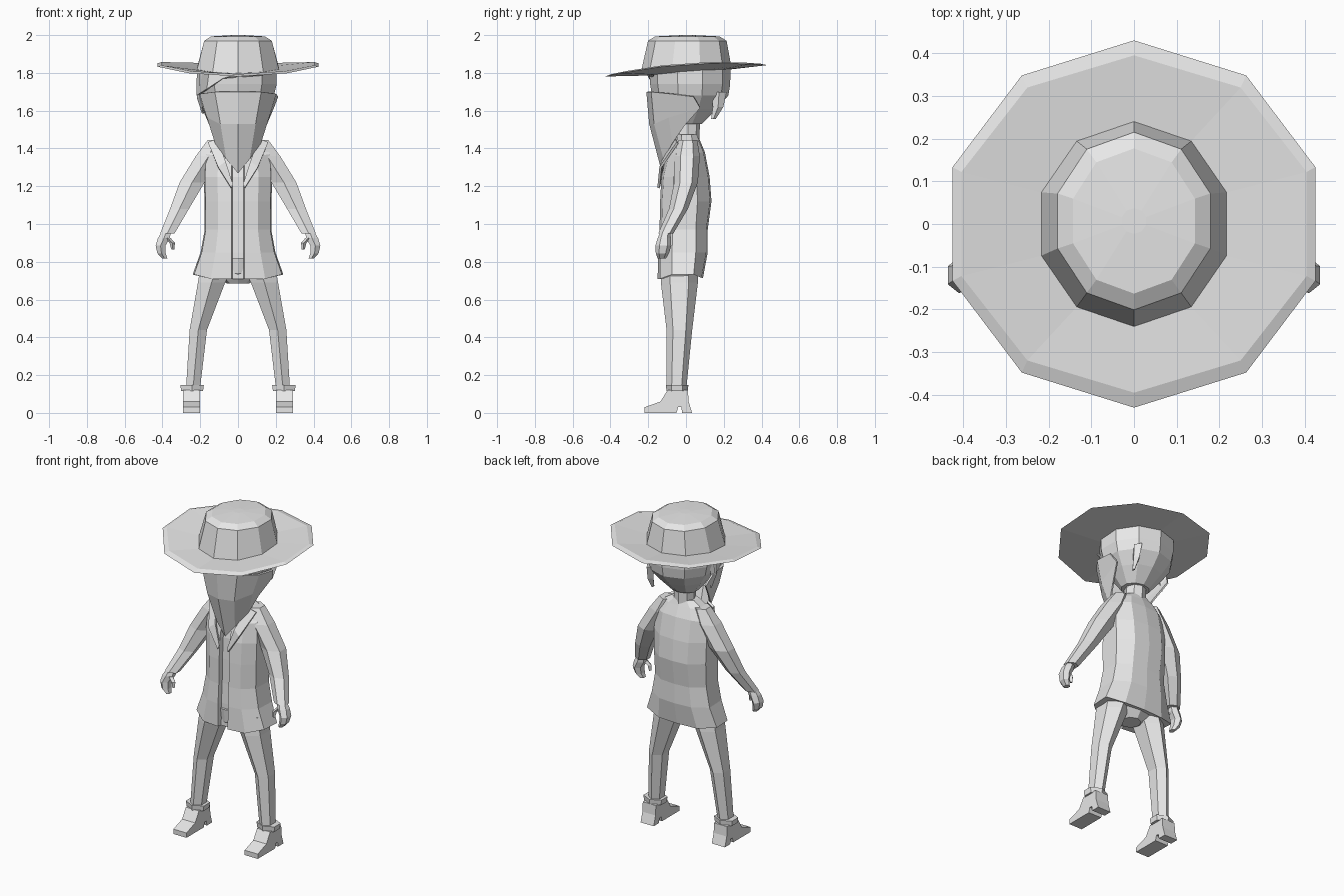
import bpy, bmesh, math
from mathutils import Vector

grey = bpy.data.materials.new("plain grey")
grey.diffuse_color = (0.8, 0.8, 0.8, 1)


def finish(name, bm, thickness=0):
    bmesh.ops.recalc_face_normals(bm, faces=bm.faces)
    me = bpy.data.meshes.new(name)
    bm.to_mesh(me)
    bm.free()
    me.materials.append(grey)
    ob = bpy.data.objects.new(name, me)
    bpy.context.collection.objects.link(ob)
    if thickness:
        mod = ob.modifiers.new("thickness", 'SOLIDIFY')
        mod.thickness = thickness
        mod.offset = 0
    return ob


def loft(name, rings, caps=True, closed=True, thickness=0):
    """Skin a list of equal-length point rings."""
    bm = bmesh.new()
    rows = [[bm.verts.new(p) for p in r] for r in rings]
    n = len(rows[0])
    for a, b in zip(rows, rows[1:]):
        for i in range(n if closed else n - 1):
            j = (i + 1) % n
            bm.faces.new((a[i], a[j], b[j], b[i]))
    if caps:
        bm.faces.new(rows[0])
        bm.faces.new(rows[-1])
    return finish(name, bm, thickness)


def ring(cx, cy, z, rx, ry, n=6):
    """Horizontal ellipse with corners on the front and back."""
    k = 1 / math.cos(math.pi / n) if n == 6 else 1
    return [(cx + k * rx * math.cos(a), cy + ry * math.sin(a), z)
            for a in (math.pi / 2 + 2 * math.pi * i / n for i in range(n))]


def limb(name, s, spec, n=6):
    return loft(name, [ring(s * x, y, z, rx, ry, n) for x, y, z, rx, ry in spec])


def mirrored_row(half):
    """Full row from a half row that starts on the centre line."""
    return [(-x, y, z) for x, y, z in half[:0:-1]] + list(half)


# Hat: drooping ten-sided brim and tapered crown
def brim(rx, ry, dz):
    return [(x, y, 1.815 + 0.07 * y + 0.17 * x * x + dz)
            for x, y, _ in ring(0, 0, 0, rx, ry, 10)]


loft("hat", [brim(0.20, 0.20, -0.015), brim(0.447, 0.43, -0.004), brim(0.425, 0.395, 0.006),
             brim(0.228, 0.24, 0.0),
             ring(0, 0.007, 1.97, 0.188, 0.208, 10),
             ring(0, 0.007, 1.993, 0.15, 0.17, 10),
             ring(0, 0.007, 2.0, 0.03, 0.03, 10)])

# Head and neck
limb("head", 1, [(0, 0.02, 1.82, 0.215, 0.215), (0, 0.022, 1.74, 0.215, 0.212),
                 (0, 0.022, 1.68, 0.20, 0.202), (0, 0.02, 1.61, 0.15, 0.145),
                 (0, 0.01, 1.53, 0.085, 0.075)], 10)
limb("neck", 1, [(0, 0.01, 1.58, 0.06, 0.065), (0, 0.01, 1.40, 0.065, 0.06)], 8)

# Swept fringe and loose locks
loft("fringe", [[(-0.212, 0.02, 1.80), (-0.15, -0.165, 1.80), (0.0, -0.205, 1.80), (0.13, -0.165, 1.80)],
                [(-0.215, 0.02, 1.68), (-0.16, -0.155, 1.715), (-0.08, -0.19, 1.77), (0.13, -0.165, 1.79)]],
     False, False, 0.012)
limb("side_lock", 1, [(-0.195, 0.0, 1.76, 0.02, 0.045), (-0.20, 0.01, 1.67, 0.018, 0.035),
                      (-0.185, 0.02, 1.585, 0.006, 0.01)], 4)
limb("back_lock", 1, [(0.12, 0.175, 1.70, 0.025, 0.04), (0.125, 0.17, 1.62, 0.02, 0.028),
                      (0.125, 0.145, 1.555, 0.008, 0.012)], 4)

# Face scarf hanging to a point
loft("face_scarf", [mirrored_row(h) for h in (
    [(0, -0.205, 1.70), (0.12, -0.18, 1.70), (0.198, -0.08, 1.69), (0.208, 0.04, 1.675)],
    [(0, -0.19, 1.53), (0.09, -0.165, 1.53), (0.16, -0.09, 1.565), (0.185, 0.075, 1.615)],
    [(0, -0.122, 1.27), (0.06, -0.115, 1.345), (0.118, -0.07, 1.43), (0.145, -0.01, 1.52)])],
     False, False, 0.01)


# Jacket with a recessed opening down the front
def jacket_ring(w, yf, yb, zf, zb):
    mid = (zf + zb) / 2 + (0.02 if zf < 0.75 else 0)
    half = [(0, yf + 0.025, zf), (0.028, yf + 0.025, zf), (0.034, yf, zf),
            (w * 0.6, yf + 0.012, zf), (w * 0.97, yf * 0.5, mid), (w, yb * 0.45, mid),
            (w * 0.55, yb - 0.008, zb), (0, yb, zb)]
    return half + [(-x, y, z) for x, y, z in half[-2:0:-1]]


loft("jacket", [jacket_ring(*r) for r in (
    (0.24, -0.15, 0.09, 0.71, 0.715), (0.198, -0.148, 0.115, 0.85, 0.85),
    (0.176, -0.14, 0.115, 0.97, 0.97), (0.178, -0.137, 0.135, 1.12, 1.12),
    (0.18, -0.13, 0.125, 1.25, 1.25), (0.175, -0.105, 0.10, 1.36, 1.38),
    (0.135, -0.05, 0.075, 1.435, 1.44), (0.075, -0.045, 0.062, 1.475, 1.475))])

for s, side in ((-1, "left"), (1, "right")):
    # Lapel
    loft(side + "_lapel", [[(s * 0.158, -0.045, 1.43), (s * 0.105, -0.135, 1.30), (s * 0.036, -0.146, 1.19)],
                           [(s * 0.11, -0.055, 1.45), (s * 0.065, -0.125, 1.33), (s * 0.028, -0.14, 1.21)]],
         False, False, 0.012)

    # Sleeve, hand and thumb
    limb(side + "_sleeve", s, [(0.115, 0.01, 1.445, 0.045, 0.05), (0.155, 0.005, 1.36, 0.068, 0.068),
                               (0.243, 0.0, 1.22, 0.066, 0.063), (0.31, -0.04, 1.08, 0.05, 0.05),
                               (0.374, -0.107, 0.95, 0.038, 0.04)])
    limb(side + "_hand", s, [(0.378, -0.108, 0.965, 0.022, 0.025), (0.392, -0.115, 0.925, 0.032, 0.035),
                             (0.41, -0.12, 0.885, 0.026, 0.042), (0.405, -0.125, 0.845, 0.022, 0.035),
                             (0.388, -0.128, 0.817, 0.014, 0.022)])
    limb(side + "_thumb", s, [(0.372, -0.13, 0.925, 0.016, 0.016), (0.348, -0.138, 0.90, 0.014, 0.015),
                              (0.345, -0.14, 0.865, 0.008, 0.01)], 4)

    # Trouser leg and turned-up cuff
    limb(side + "_trouser_leg", s, [(0.105, -0.035, 0.80, 0.09, 0.10), (0.14, -0.035, 0.69, 0.072, 0.098),
                                    (0.21, -0.035, 0.44, 0.046, 0.068), (0.238, -0.05, 0.13, 0.037, 0.052)])
    limb(side + "_cuff", s, [(0.243, -0.047, 0.115, 0.058, 0.056), (0.243, -0.047, 0.148, 0.062, 0.06)])

    # Boot: side profile with a heel notch, extruded sideways
    profile = [(-0.22, 0), (-0.22, 0.03), (-0.135, 0.06), (-0.098, 0.12), (0.01, 0.12), (0.014, 0.06),
               (0.032, 0), (-0.02, 0), (-0.025, 0.03), (-0.042, 0.03), (-0.05, 0)]
    loft(side + "_boot", [[(s * x, y, z) for y, z in profile] for x in (0.2, 0.29)])

# Seat of the trousers
limb("trouser_seat", 1, [(0, -0.03, 0.82, 0.15, 0.11), (0, -0.03, 0.74, 0.13, 0.10),
                         (0, -0.03, 0.685, 0.06, 0.06)], 8)
